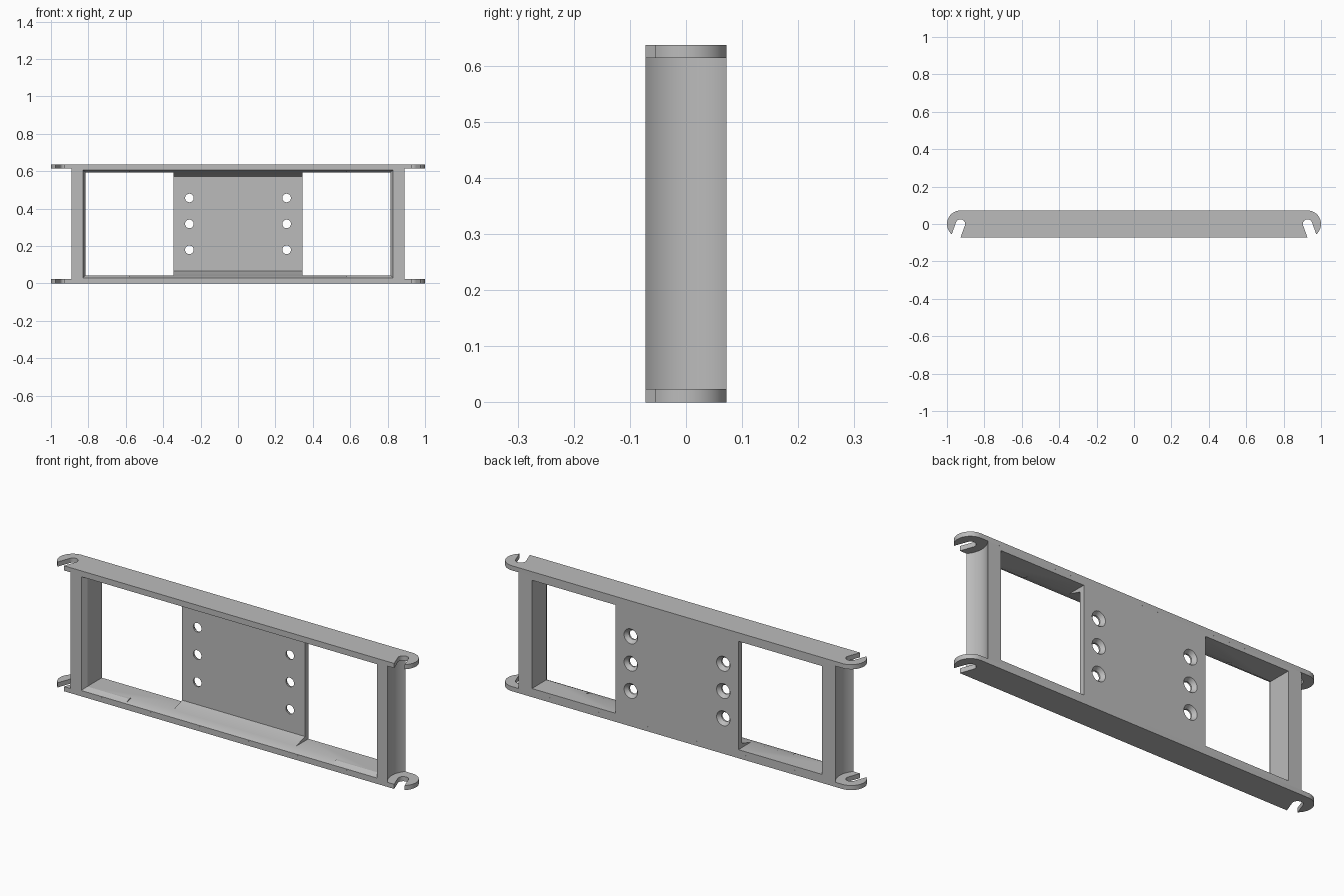
import bpy, bmesh
from math import sin, cos, pi, radians

cube = bpy.data.objects.get("Cube")
if cube:
    bpy.data.objects.remove(cube)

H, D = 0.637, 0.072            # total height, half depth
FLANGE = 0.0235                # flange thickness
MID = H / 2
PIN_X = 0.928                  # centre of rounded flange ends

grey = bpy.data.materials.new("plain grey")
grey.use_nodes = True
colour = (0.5, 0.5, 0.5, 1)
grey.diffuse_color = colour
grey.node_tree.nodes["Principled BSDF"].inputs["Base Color"].default_value = colour


def loft(name, rings):
    """Closed solid through a list of equal-length point loops."""
    bm = bmesh.new()
    loops = [[bm.verts.new(p) for p in ring] for ring in rings]
    n = len(loops[0])
    for a, b in zip(loops, loops[1:]):
        for i in range(n):
            j = (i + 1) % n
            bm.faces.new((a[i], a[j], b[j], b[i]))
    bm.faces.new(loops[0])
    bm.faces.new(loops[-1])
    bmesh.ops.recalc_face_normals(bm, faces=bm.faces)
    mesh = bpy.data.meshes.new(name)
    bm.to_mesh(mesh)
    bm.free()
    mesh.materials.append(grey)
    obj = bpy.data.objects.new(name, mesh)
    bpy.context.collection.objects.link(obj)
    return obj


def prism(name, outline, z0, z1):
    return loft(name, [[(x, y, z) for x, y in outline] for z in (z0, z1)])


def rect(x0, x1, half_z, y):
    return [(x0, y, MID - half_z), (x1, y, MID - half_z),
            (x1, y, MID + half_z), (x0, y, MID + half_z)]


def arc(cx, cy, r, a0, a1, n):
    return [(cx + r * cos(a0 + (a1 - a0) * i / n),
             cy + r * sin(a0 + (a1 - a0) * i / n)) for i in range(n + 1)]


def cut(target, cutter):
    mod = target.modifiers.new("cut", 'BOOLEAN')
    mod.operation = 'DIFFERENCE'
    mod.solver = 'EXACT'
    mod.object = cutter
    bpy.context.view_layer.objects.active = target
    bpy.ops.object.modifier_apply(modifier=mod.name)
    bpy.data.objects.remove(cutter)


def smooth(obj):
    bpy.ops.object.select_all(action='DESELECT')
    obj.select_set(True)
    bpy.context.view_layer.objects.active = obj
    bpy.ops.object.shade_smooth_by_angle(angle=radians(25))


# Frame body with hollowed round ends
R, CX = 0.11, 0.973
half = 0.855
a = math_a = pi - 0.713
right_end = arc(CX, 0, R, pi + 0.713, pi - 0.713, 20)
right_end = [(x, max(-D, min(D, y))) for x, y in right_end]
left_end = [(-x, y) for x, y in reversed(right_end)]
body = prism("frame_body", right_end + left_end, FLANGE, H - FLANGE)

# Windows on both sides of the centre plate
for s in (-1, 1):
    x0, x1 = sorted((s * 0.345, s * 0.815))
    cut(body, loft("window_cutter", [rect(x0, x1, 0.275, -0.2), rect(x0, x1, 0.275, 0.2)]))

# Sloped pocket in front of the centre plate
k = (0.289 - 0.253) / 0.117
cut(body, loft("pocket_cutter", [rect(-0.58, 0.58, 0.289 + k * 0.01, -D - 0.01),
                                 rect(-0.58, 0.58, 0.253, 0.045)]))

# Bevel around the front opening
cut(body, loft("bevel_cutter", [rect(-0.835, 0.835, 0.2937, -D - 0.009),
                                rect(-0.815, 0.815, 0.275, -0.045)]))

# Countersunk screw holes
for x in (-0.26, 0.26):
    for z in (0.18, MID, 0.457):
        rings = [[(px, y, pz) for px, pz in arc(x, z, r, 0, 2 * pi, 32)[:-1]]
                 for y, r in ((0.02, 0.023), (0.053, 0.023), (0.075, 0.04))]
        cut(body, loft("hole_cutter", rings))
smooth(body)

# Hooked flanges at the bottom and top
outline = arc(PIN_X, 0, D, -pi / 2, pi / 2, 32) + arc(-PIN_X, 0, D, pi / 2, 3 * pi / 2, 32)
tilt = radians(20)
for name, z0 in (("bottom_flange", 0), ("top_flange", H - FLANGE)):
    flange = prism(name, outline, z0, z0 + FLANGE)
    for s in (-1, 1):
        slot = arc(PIN_X, 0, 0.025, tilt, tilt + pi, 20)
        dx, dy = 0.15 * sin(tilt), -0.15 * cos(tilt)
        slot += [(slot[-1][0] + dx, slot[-1][1] + dy), (slot[0][0] + dx, slot[0][1] + dy)]
        cut(flange, prism("slot_cutter", [(s * x, y) for x, y in slot], z0 - 0.05, z0 + 0.08))
    smooth(flange)
